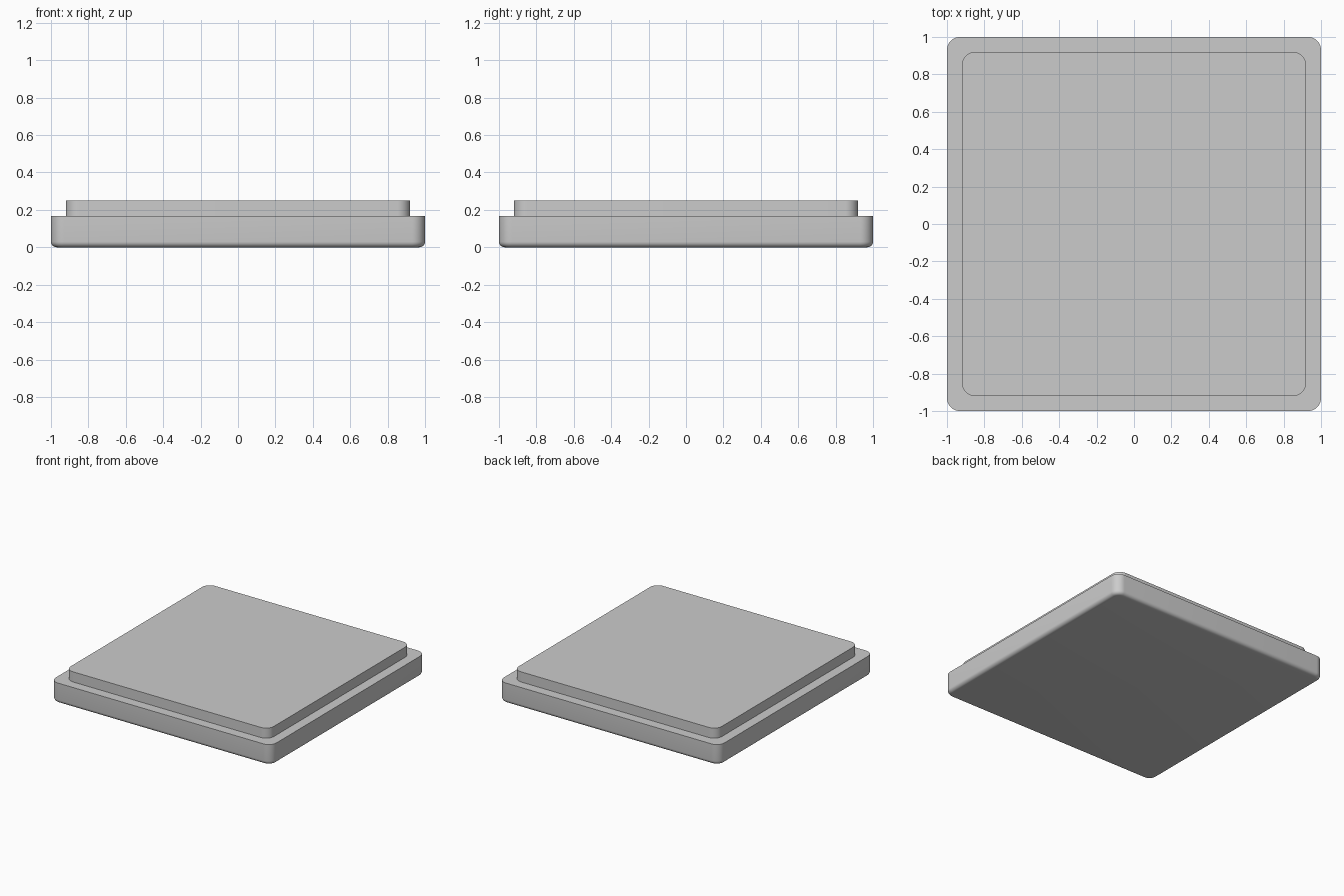
import bpy, bmesh
from math import sin, cos, pi

if "Cube" in bpy.data.objects:
    bpy.data.objects.remove(bpy.data.objects["Cube"])

CORNER_STEPS = 10
FILLET_STEPS = 6


def rounded_square(bm, half, radius, z):
    """One ring of vertices around a square with rounded corners."""
    ring = []
    for q, (sx, sy) in enumerate([(1, 1), (-1, 1), (-1, -1), (1, -1)]):
        for i in range(CORNER_STEPS + 1):
            a = (q + i / CORNER_STEPS) * pi / 2
            ring.append(bm.verts.new((sx * (half - radius) + radius * cos(a),
                                      sy * (half - radius) + radius * sin(a), z)))
    return ring


# Profile as (half width, corner radius, height)
fillet = 0.03
profile = []
for i in range(FILLET_STEPS + 1):
    a = i / FILLET_STEPS * pi / 2
    inset = fillet * (1 - sin(a))
    profile.append((1 - inset, 0.07 - inset, fillet * (1 - cos(a))))
profile += [(1, 0.07, 0.167),        # rim of the base
            (0.92, 0.07, 0.167),     # inner edge of the ledge
            (0.92, 0.07, 0.25)]      # raised plate

# Stepped tile: loft the rings and close both ends
bm = bmesh.new()
rings = [rounded_square(bm, *p) for p in profile]
for low, high in zip(rings, rings[1:]):
    n = len(low)
    for i in range(n):
        j = (i + 1) % n
        bm.faces.new((low[i], low[j], high[j], high[i]))
bm.faces.new(rings[0][::-1])
bm.faces.new(rings[-1])
bmesh.ops.recalc_face_normals(bm, faces=bm.faces)

mesh = bpy.data.meshes.new("stepped_tile")
bm.to_mesh(mesh)
bm.free()
tile = bpy.data.objects.new("stepped_tile", mesh)
bpy.context.collection.objects.link(tile)
bpy.context.view_layer.objects.active = tile
tile.select_set(True)
bpy.ops.object.shade_smooth_by_angle(angle=pi / 6)
